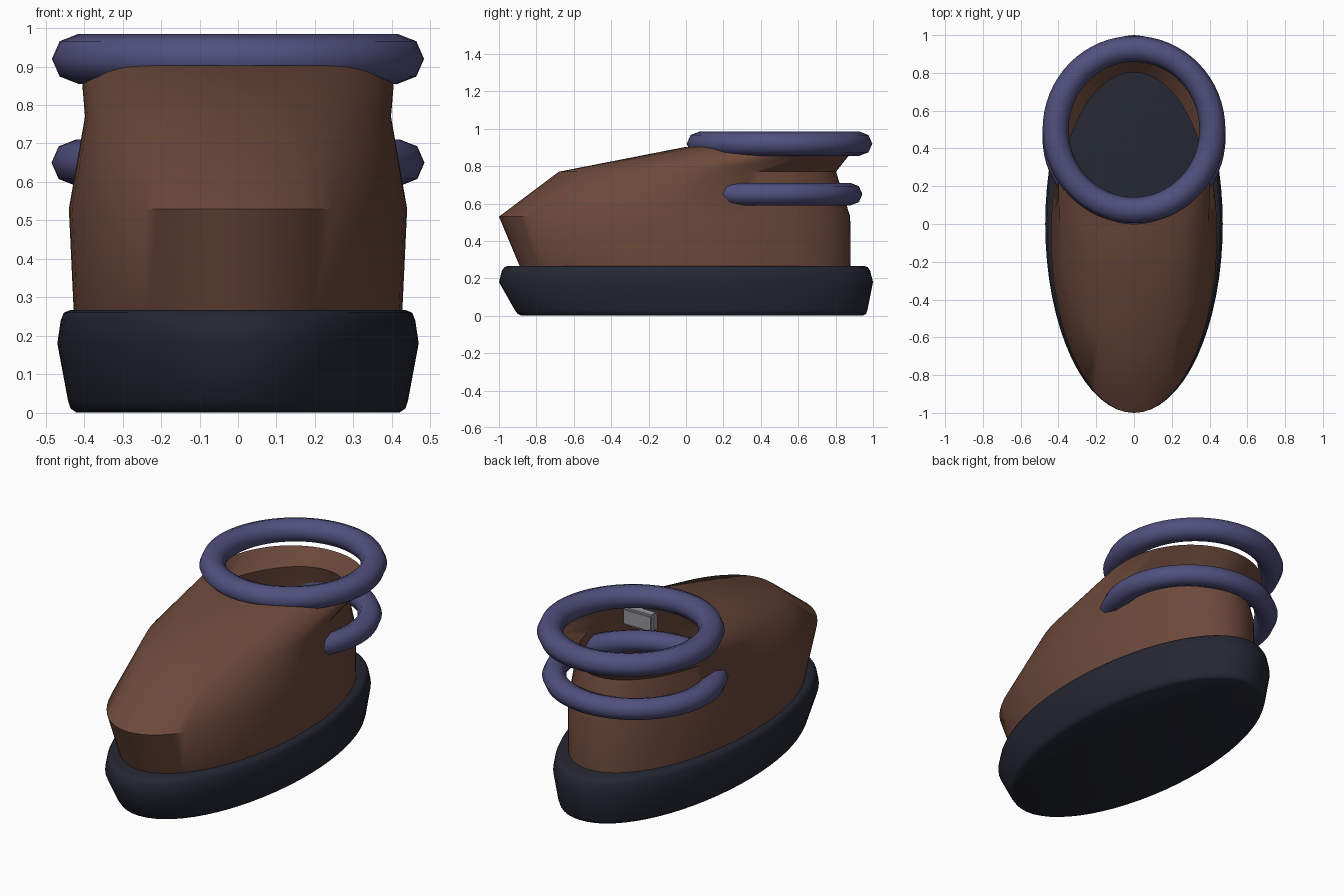
import bpy, bmesh, math

if "Cube" in bpy.data.objects:
    bpy.data.objects.remove(bpy.data.objects["Cube"])


def material(name, rgb):
    m = bpy.data.materials.new(name)
    m.diffuse_color = (*rgb, 1)
    m.use_nodes = True
    m.node_tree.nodes["Principled BSDF"].inputs["Base Color"].default_value = m.diffuse_color
    return m


BROWN = material("brown leather", (0.150, 0.066, 0.043))
BLUE = material("indigo padding", (0.082, 0.080, 0.210))
DARK = material("dark rubber", (0.018, 0.020, 0.032))
GREY = material("grey metal", (0.30, 0.30, 0.33))
SEG = 64


def finish(name, bm, mat, angle=40):
    bmesh.ops.recalc_face_normals(bm, faces=bm.faces)
    me = bpy.data.meshes.new(name)
    bm.to_mesh(me)
    bm.free()
    me.materials.append(mat)
    ob = bpy.data.objects.new(name, me)
    bpy.context.collection.objects.link(ob)
    bpy.ops.object.select_all(action='DESELECT')
    ob.select_set(True)
    bpy.context.view_layer.objects.active = ob
    bpy.ops.object.shade_smooth_by_angle(angle=math.radians(angle))
    return ob


def loft(name, rings, mat, caps, angle):
    """Skin oval rings given as (half width, front y, back y, z or z(y))."""
    bm = bmesh.new()
    rows = []
    for hw, y0, y1, z in rings:
        row = []
        for i in range(SEG):
            a = 2 * math.pi * i / SEG
            y = (y0 + y1) / 2 + (y1 - y0) / 2 * math.sin(a)
            row.append(bm.verts.new((hw * math.cos(a), y, z(y) if callable(z) else z)))
        rows.append(row)
    for lo, hi in zip(rows, rows[1:]):
        for i in range(SEG):
            j = (i + 1) % SEG
            bm.faces.new((lo[i], lo[j], hi[j], hi[i]))
    if caps:
        bm.faces.new(rows[0])
        bm.faces.new(rows[-1])
    return finish(name, bm, mat, angle)


def padded_ring(name, cy, z, rx, ry, tube_r, tube_z, sides=8):
    """Oval ring with an octagonal tube."""
    bm = bmesh.new()
    rows = []
    for i in range(SEG):
        a = 2 * math.pi * i / SEG
        row = []
        for k in range(sides):
            t = 2 * math.pi * k / sides
            d = tube_r * math.cos(t)
            row.append(bm.verts.new(((rx + d) * math.cos(a), cy + (ry + d) * math.sin(a),
                                     z + tube_z * math.sin(t))))
        rows.append(row)
    for i in range(SEG):
        p, q = rows[i], rows[(i + 1) % SEG]
        for k in range(sides):
            n = (k + 1) % sides
            bm.faces.new((p[k], q[k], q[n], p[n]))
    return finish(name, bm, BLUE, 60)


def rim_height(y):
    # the opening is raised at the front and dips towards the heel
    t = min(1, max(0, (0.42 - y) / 0.32))
    return 0.853 + 0.05 * t * t * (3 - 2 * t)


# Sole with rounded edges
loft("sole", [
    (0.420, -0.88, 0.945, 0.0),
    (0.435, -0.90, 0.963, 0.010),
    (0.442, -0.915, 0.970, 0.030),
    (0.470, -1.00, 1.00, 0.180),
    (0.461, -0.985, 0.985, 0.240),
    (0.453, -0.970, 0.972, 0.260),
    (0.435, -0.950, 0.950, 0.267),
], DARK, True, 50)

# Open leather upper
loft("upper", [
    (0.427, -0.885, 0.880, 0.255),
    (0.440, -1.000, 0.878, 0.530),
    (0.398, -0.680, 0.802, 0.770),
    (0.405, 0.000, 0.868, rim_height),
], BROWN, False, 50)

# Padded collar and heel ring
padded_ring("collar", 0.50, 0.920, 0.415, 0.427, 0.069, 0.065)
padded_ring("heel_ring", 0.46, 0.650, 0.422, 0.420, 0.063, 0.060)

# Small metal clasp inside the shoe
bm = bmesh.new()
bmesh.ops.create_cube(bm, size=1)
for v in bm.verts:
    v.co = (0.29 + v.co.x * 0.19, v.co.y * 0.06, 0.72 + v.co.z * 0.10)
bmesh.ops.bevel(bm, geom=bm.edges[:], offset=0.01, segments=2, affect='EDGES')
finish("clasp", bm, GREY, 40)
